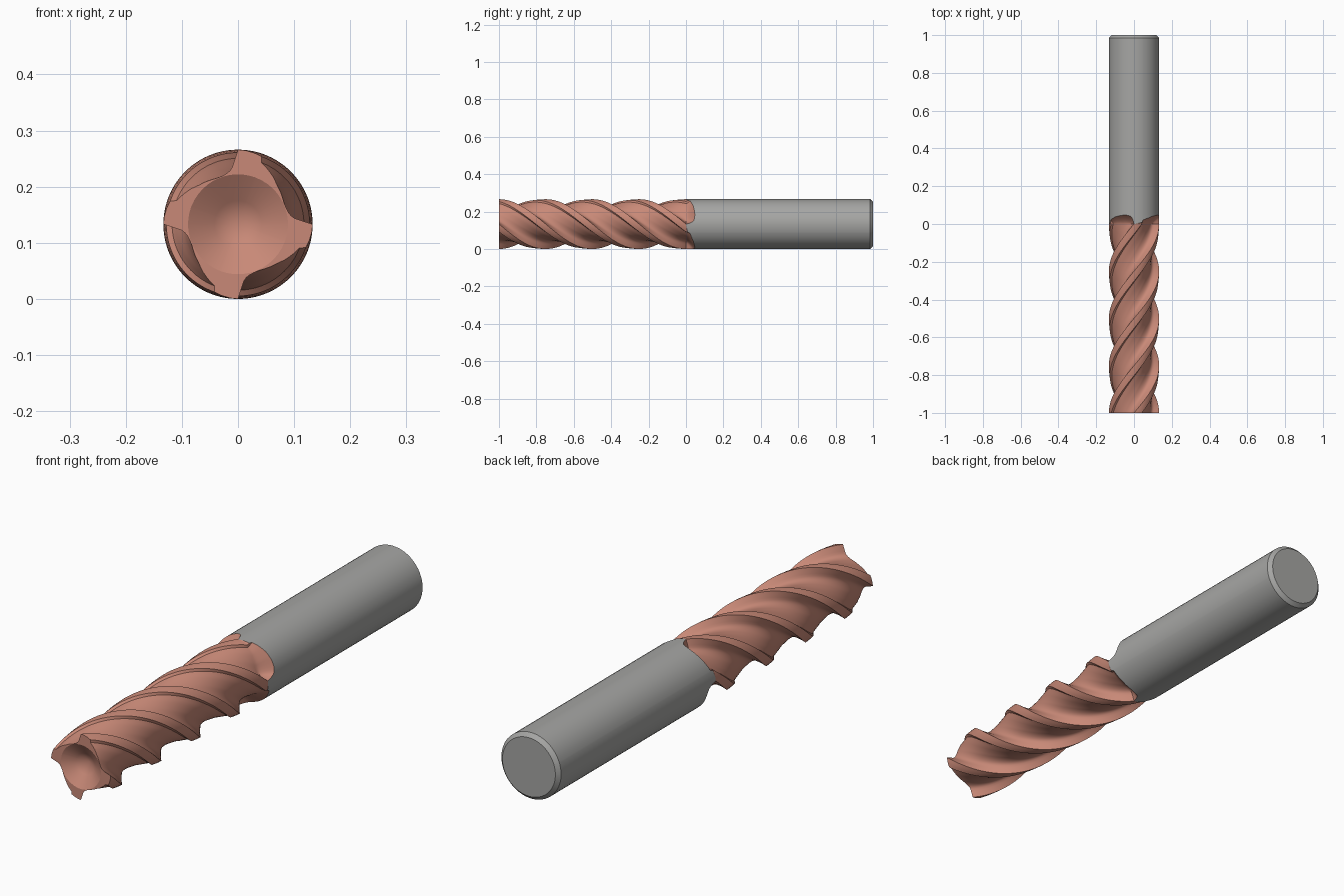
import bpy, bmesh, math

if "Cube" in bpy.data.objects:
    bpy.data.objects.remove(bpy.data.objects["Cube"])

R = 0.133            # tool radius
TEETH = 4
LEAD = 1.0           # length of one full helix turn

# One tooth in cross-section: (degrees, radius) - cutting edge, rake face,
# flute floor, step, relieved land
TOOTH = [(0, .133), (2, .120), (4, .110), (6, .1015), (9, .0960), (13, .0925),
         (18, .0908), (25, .0905), (31, .0925), (38, .0955), (45, .0985),
         (53, .1050), (61, .1110), (69, .1175), (71, .1278), (77, .1302),
         (84, .1322)]
SECTION = [(math.radians(a + 360 / TEETH * k), r) for k in range(TEETH) for a, r in TOOTH]


def material(name, rgb):
    m = bpy.data.materials.new(name)
    m.diffuse_color = (*rgb, 1)
    m.use_nodes = True
    m.node_tree.nodes["Principled BSDF"].inputs["Base Color"].default_value = m.diffuse_color
    return m


def point(angle, r, y):
    return (r * math.cos(angle), y, R + r * math.sin(angle))


def loft(name, rings, start_y, end_y, mat):
    """Skin a list of rings and close both ends to a centre point."""
    bm = bmesh.new()
    rows = [[bm.verts.new(p) for p in ring] for ring in rings]
    n = len(rows[0])
    for a, b in zip(rows, rows[1:]):
        for i in range(n):
            j = (i + 1) % n
            bm.faces.new((a[i], a[j], b[j], b[i]))
    for row, y in ((rows[0], start_y), (rows[-1], end_y)):
        c = bm.verts.new((0, y, R))
        for i in range(n):
            bm.faces.new((row[i], row[(i + 1) % n], c))
    bmesh.ops.remove_doubles(bm, verts=bm.verts, dist=1e-5)
    bmesh.ops.recalc_face_normals(bm, faces=bm.faces)
    me = bpy.data.meshes.new(name)
    bm.to_mesh(me)
    bm.free()
    me.materials.append(mat)
    ob = bpy.data.objects.new(name, me)
    bpy.context.collection.objects.link(ob)
    bpy.ops.object.select_all(action='DESELECT')
    ob.select_set(True)
    bpy.context.view_layer.objects.active = ob
    bpy.ops.object.shade_smooth_by_angle(angle=math.radians(32))
    return ob


def circle(r, y):
    return [point(a, r, y) for a, _ in SECTION]


def runout(depth):
    """How far a flute of this depth runs into the shank."""
    return 0.047 * (max(depth, 0) / 0.0425) ** 0.8


copper = material("copper coating", (0.58, 0.25, 0.185))
steel = material("grey steel", (0.38, 0.38, 0.37))

# Fluted cutter: dished end, twisted teeth, flutes rising out into the shank
rings = [circle(.042, -.97), circle(.089, -1)]
STEPS = 130
for s in range(STEPS + 1):
    y = -1 + s / STEPS
    twist = -2 * math.pi * (y + 1) / LEAD
    rings.append([point(a + twist, r, y) for a, r in SECTION])
for s in range(1, 7):
    t = s / 6
    rings.append([point(a, R - (R - r) * (1 - t ** 1.5), runout(R - r) * t) for a, r in SECTION])
loft("fluted_cutter", rings, -.945, 0, copper)

# Shank: scalloped front edge, plain cylinder, chamfered back
edge = [point(a, R, runout(R - r)) for a, r in SECTION]
loft("shank", [edge, circle(R, .06), circle(R, .985), circle(R - .015, 1)], 0, 1, steel)
